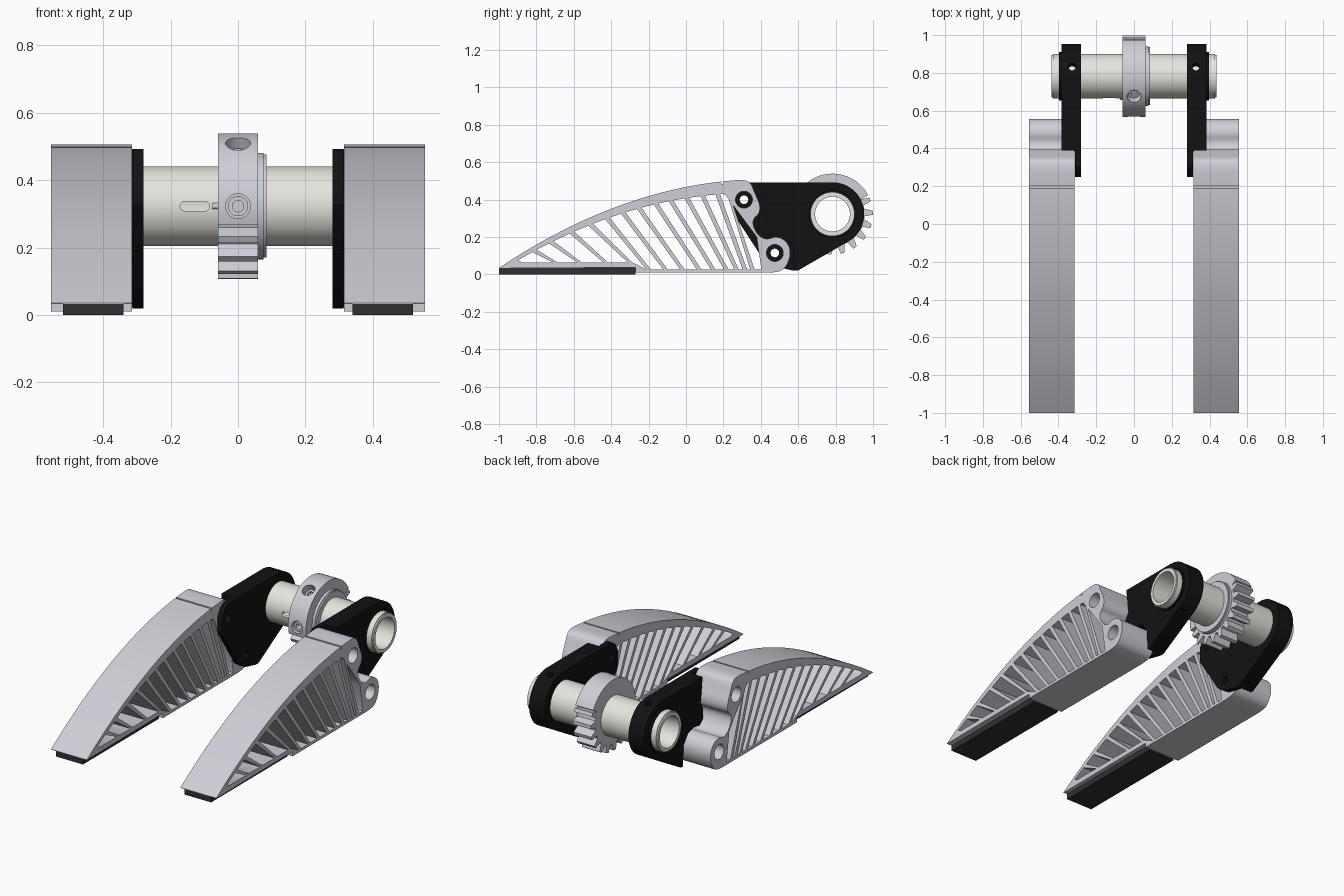
import bpy, bmesh
from math import sin, cos, pi, radians

if "Cube" in bpy.data.objects:
    bpy.data.objects.remove(bpy.data.objects["Cube"])

CY, CZ = 0.783, 0.323                      # shaft centre
PINS = ((0.31, 0.40), (0.475, 0.115))      # pin holes joining finger and bracket


def material(name, rgb):
    m = bpy.data.materials.new(name)
    m.diffuse_color = (*rgb, 1)
    m.use_nodes = True
    m.node_tree.nodes["Principled BSDF"].inputs["Base Color"].default_value = m.diffuse_color
    return m


GREY = material("light_grey", (0.62, 0.62, 0.68))
IVORY = material("ivory", (0.80, 0.78, 0.73))
BLACK = material("black", (0.006, 0.006, 0.007))
RUBBER = material("rubber", (0.03, 0.03, 0.033))


def arc(c, r, a0, a1, n):
    return [(c[0] + r * cos(radians(a0 + (a1 - a0) * i / n)),
             c[1] + r * sin(radians(a0 + (a1 - a0) * i / n))) for i in range(n + 1)]


def circle(c, r, n=64):
    return arc(c, r, 0, 360, n)[:-1]


def soften(pts, passes=2):
    for _ in range(passes):
        out = [pts[0]]
        for (a, b), (c, d) in zip(pts, pts[1:]):
            out += [(.75 * a + .25 * c, .75 * b + .25 * d), (.25 * a + .75 * c, .25 * b + .75 * d)]
        pts = out + [pts[-1]]
    return pts


def plate(name, loops, x0, x1, mat):
    """Fill yz outlines (first outer, rest holes) and extrude them from x0 to x1."""
    x0, x1 = sorted((x0, x1))
    cu = bpy.data.curves.new(name, 'CURVE')
    cu.dimensions, cu.fill_mode, cu.extrude = '2D', 'BOTH', (x1 - x0) / 2
    for loop in loops:
        sp = cu.splines.new('POLY')
        sp.points.add(len(loop) - 1)
        for p, (y, z) in zip(sp.points, loop):
            p.co = (y, z, 0, 1)
        sp.use_cyclic_u = True
    tmp = bpy.data.objects.new(name + "_tmp", cu)
    bpy.context.collection.objects.link(tmp)
    dg = bpy.context.evaluated_depsgraph_get()
    me = bpy.data.meshes.new_from_object(tmp.evaluated_get(dg))
    bpy.data.objects.remove(tmp)
    bm = bmesh.new()
    bm.from_mesh(me)
    for v in bm.verts:
        y, z, x = v.co
        v.co = (x + (x0 + x1) / 2, y, z)
    bmesh.ops.remove_doubles(bm, verts=bm.verts, dist=1e-5)
    bmesh.ops.recalc_face_normals(bm, faces=bm.faces)
    bm.to_mesh(me)
    bm.free()
    me.name = name
    me.materials.clear()
    me.materials.append(mat)
    ob = bpy.data.objects.new(name, me)
    bpy.context.collection.objects.link(ob)
    return ob


def radial_pin(name, x, angle, r, r0, r1, mat=None):
    """Cylinder pointing away from the shaft axis."""
    a, m = radians(angle), (r0 + r1) / 2
    bpy.ops.mesh.primitive_cylinder_add(
        vertices=32, radius=r, depth=r1 - r0, rotation=(a - pi / 2, 0, 0),
        location=(x, CY + m * cos(a), CZ + m * sin(a)))
    ob = bpy.context.object
    ob.name = name
    if mat:
        ob.data.materials.append(mat)
    return ob


cutters = []


def cut(target, cutter):
    m = target.modifiers.new("cut", 'BOOLEAN')
    m.operation, m.object, m.solver = 'DIFFERENCE', cutter, 'EXACT'
    cutter.hide_render = True
    if cutter not in cutters:
        cutters.append(cutter)


# Finger outline: bowed top, two rounded lugs at the back, step for the pad
def top(y):
    u = y + 1
    return 0.035 + 0.668 * u - 0.235 * u * u


bow = [(-1 + 1.19 * i / 30, top(-1 + 1.19 * i / 30)) for i in range(31)]
groove = [(0.19, top(0.19) - 0.015), (0.2, top(0.2) - 0.015), (0.2, top(0.2))]
lugs = soften([(0.24, top(0.24)), (0.30, 0.507), (0.345, 0.495), (0.37, 0.43), (0.396, 0.375),
               (0.393, 0.325), (0.36, 0.30), (0.358, 0.26), (0.385, 0.21), (0.43, 0.185),
               (0.48, 0.205), (0.53, 0.185), (0.558, 0.14), (0.555, 0.08), (0.52, 0.02),
               (0.46, 0.01), (0.42, 0.01)])
outline = bow + groove + lugs + [(-0.27, 0.01), (-0.27, 0.038), (-1, 0.033)]


# Slanted windows between the ribs
def ceiling(y):
    return min(top(y) - 0.02 - 0.04 * (y + 1), 0.40 - 1.35 * (y - 0.23))


def floor(y):
    return 0.065 if y < -0.27 else 0.027


ribs = [(-.89, -.91), (-.70, -.81), (-.57, -.72), (-.43, -.61), (-.30, -.51), (-.20, -.42),
        (-.11, -.335), (-.02, -.25), (.07, -.16), (.145, -.08), (.215, .005), (.27, .09),
        (.315, .17), (.355, .24), (.415, .39)]
g = 0.012
windows = []
for (b0, t0), (b1, t1) in zip(ribs, ribs[1:]):
    b0, t0, b1, t1 = b0 + g, t0 + g, b1 - g, t1 - g
    ends = [(t1 + (t0 - t1) * i / 3) for i in range(4)]
    windows.append([(b0, floor(b0)), (b1, floor(b1))] + [(y, ceiling(y)) for y in ends])

# Bracket outlines: thin inner web and thick hub part clearing the finger
hub = arc((CY, CZ), 0.17, 90, -66, 40)
web = [(0.25, 0.33), (0.25, 0.42), (0.275, 0.47), (0.31, 0.493)] + hub + \
      [(0.60, 0.022), (0.575, 0.02), (0.47, 0.045), (0.41, 0.085)]
block = [(0.39, 0.493)] + hub + [(0.60, 0.022), (0.58, 0.022), (0.572, 0.15), (0.53, 0.205),
                                 (0.48, 0.218), (0.42, 0.21), (0.385, 0.24), (0.385, 0.30), (0.41, 0.34)]
bore = circle((CY, CZ), 0.117)

for side, s in (("left", -1), ("right", 1)):
    plate(side + "_finger", [outline] + windows + [circle(p, 0.045, 40) for p in PINS],
          s * 0.314, s * 0.555, GREY)
    plate(side + "_grip_pad", [[(-1, 0), (-0.27, 0), (-0.27, 0.038), (-1, 0.034)]],
          s * 0.34, s * 0.52, RUBBER)
    w = plate(side + "_bracket_web", [web, bore] + [circle(p, 0.023, 32) for p in PINS],
              s * 0.281, s * 0.313, BLACK)
    b = plate(side + "_bracket_hub", [block, bore], s * 0.313, s * 0.385, BLACK)
    plate(side + "_hub_lip", [circle((CY, CZ), 0.128), bore], s * 0.385, s * 0.396, BLACK)
    hole = radial_pin(side + "_hub_hole_cutter", s * 0.328, 73, 0.02, 0.115, 0.2)
    cut(w, hole)
    cut(b, hole)
    # Chamfered end of the shaft tube
    plate(side + "_tube_end", [circle((CY, CZ), 0.113), circle((CY, CZ), 0.093)],
          s * 0.43, s * 0.438, IVORY)

# Shaft tube with its slot
tube = plate("shaft_tube", [circle((CY, CZ), 0.118, 96), circle((CY, CZ), 0.093, 96)], -0.43, 0.43, IVORY)
slot = plate("slot_cutter", [arc((0.158, CZ), 0.014, -90, 90, 12) + arc((0.098, CZ), 0.014, 90, 270, 12)],
             0.63, 0.73, IVORY)
slot.rotation_euler.z = pi / 2
cut(tube, slot)

# Collar: smooth at the top and front, toothed at the back and underneath
c = (CY, CZ)
rim = arc(c, 0.216, 28, 195, 60)
step = 193 / 10
for i in range(10):
    for f, r in ((0.05, 0.172), (0.35, 0.172), (0.50, 0.216), (0.80, 0.216)):
        rim += arc(c, r, 195 + (i + f) * step, 0, 1)[:1]
rim += arc(c, 0.172, 387, 0, 1)[:1]
collar = plate("toothed_collar", [rim, bore], -0.06, 0.06, GREY)
plate("collar_flange", [circle(c, 0.158), bore], 0.06, 0.076, GREY)
plate("collar_flange_lip", [circle(c, 0.153), bore], 0.076, 0.084, GREY)
for name, ang in (("front", 180), ("upper", 120)):
    cut(collar, radial_pin(name + "_screw_cutter", 0, ang, 0.037, 0.15, 0.24))
    screw = radial_pin(name + "_set_screw", 0, ang, 0.03, 0.14, 0.203 if ang == 180 else 0.18, GREY)
    cut(screw, radial_pin(name + "_socket_cutter", 0, ang, 0.017, 0.165, 0.24))
bpy.ops.mesh.primitive_cylinder_add(vertices=20, radius=0.009, depth=0.06,
                                    rotation=(0, pi / 2, 0), location=(-0.045, CY - 0.118, CZ))
bpy.context.object.name = "key_pin"
bpy.context.object.data.materials.append(GREY)

# Apply cuts, drop the cutters and smooth the rounded surfaces
bpy.ops.object.select_all(action='DESELECT')
for ob in bpy.data.objects:
    ob.select_set(ob not in cutters)
bpy.context.view_layer.objects.active = tube
bpy.ops.object.convert(target='MESH')
for ob in cutters:
    bpy.data.objects.remove(ob)
bpy.ops.object.shade_smooth_by_angle(angle=radians(32))
